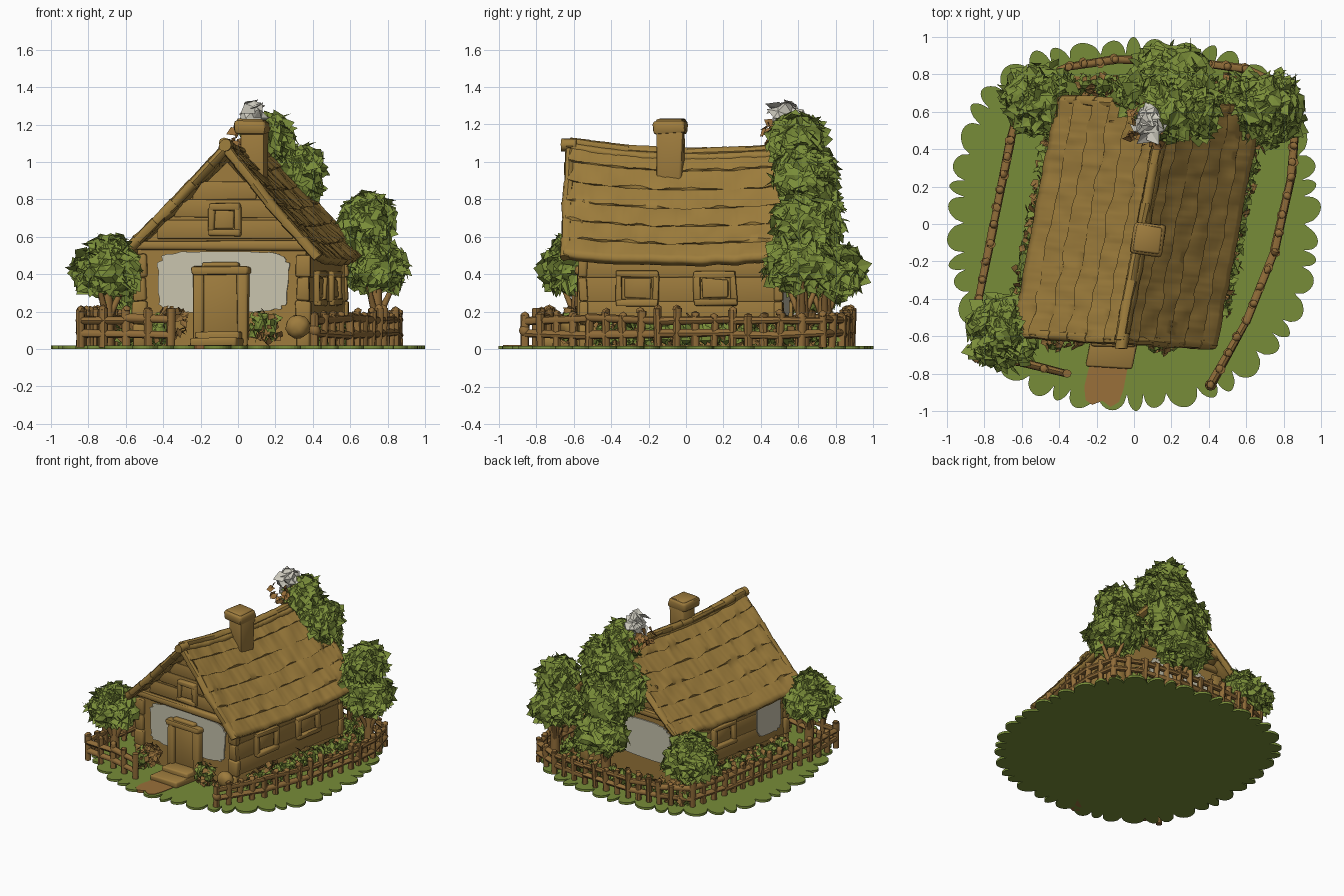
import bpy, bmesh, math, random
from mathutils import Vector, Matrix, noise

if "Cube" in bpy.data.objects:
    bpy.data.objects.remove(bpy.data.objects["Cube"])

random.seed(4)
R = random.uniform


def mat(name, r, g, b):
    m = bpy.data.materials.new(name)
    m.diffuse_color = (r, g, b, 1)
    m.use_nodes = True
    m.node_tree.nodes["Principled BSDF"].inputs["Base Color"].default_value = m.diffuse_color
    return m


THATCH = mat("thatch_brown", 0.34, 0.205, 0.045)
WOOD = mat("timber_brown", 0.34, 0.20, 0.047)
FENCE = mat("fence_brown", 0.28, 0.15, 0.04)
LEAF = mat("leaf_green", 0.20, 0.275, 0.042)
GRASS = mat("grass_green", 0.185, 0.265, 0.04)
PLASTER = mat("plaster_cream", 0.58, 0.55, 0.42)
PATH = mat("path_clay", 0.32, 0.16, 0.042)
PALE = mat("pale_grey", 0.62, 0.60, 0.52)

# House space: slightly sheared and turned against the world axes
HOUSE = Matrix(((1, 0.19, 0, 0.015), (-0.06, 0.985, 0, 0.01), (0, 0, 1, 0), (0, 0, 0, 1)))


def finish(bm, name, m, house=False, smooth=True, wobble=0.0, floor=0.008):
    for v in bm.verts:
        if wobble:
            v.co += noise.noise_vector(v.co * 14) * wobble
        if house:
            v.co = HOUSE @ v.co
        v.co.z = max(v.co.z, floor)
    me = bpy.data.meshes.new(name)
    bm.to_mesh(me)
    bm.free()
    me.materials.append(m)
    for p in me.polygons:
        p.use_smooth = smooth
    if smooth:
        me.set_sharp_from_angle(angle=math.radians(45))
    ob = bpy.data.objects.new(name, me)
    bpy.context.collection.objects.link(ob)
    return ob


def box(bm, c, s, bevel=0.01, rot=None):
    mx = Matrix.Translation(c) @ (rot or Matrix()) @ Matrix.Diagonal((*s, 1))
    vs = bmesh.ops.create_cube(bm, size=1, matrix=mx)["verts"]
    if bevel:
        es = list({e for v in vs for e in v.link_edges})
        bmesh.ops.bevel(bm, geom=es, offset=bevel, segments=2, profile=0.5, affect='EDGES')


def rod(bm, a, b, r, r2=None, n=8):
    a, b = Vector(a), Vector(b)
    d = b - a
    mx = Matrix.Translation((a + b) / 2) @ d.to_track_quat('Z', 'Y').to_matrix().to_4x4()
    bmesh.ops.create_cone(bm, cap_ends=True, segments=n, radius1=r, radius2=r2 or r, depth=d.length, matrix=mx)


def ball(bm, c, r, sub=2, rough=0.0, freq=2.5):
    vs = bmesh.ops.create_icosphere(bm, subdivisions=sub, radius=1)["verts"]
    for v in vs:
        k = 1 + rough * noise.noise(v.co * freq + Vector(c) * 9)
        v.co = Vector(c) + Vector([v.co[i] * r[i] * k for i in range(3)])


# Leaves lie like shingles on the clump, tips hanging outward and down
def leaves(bm, c, r, count, size=0.07):
    for _ in range(count):
        d = Vector((R(-1, 1), R(-1, 1), R(-1, 1))).normalized()
        p = Vector(c) + Vector([d[i] * r[i] for i in range(3)]) * R(0.86, 0.98)
        t = (d * 0.35 + Vector((R(-.6, .6), R(-.6, .6), R(-1.0, .2)))).normalized()
        s = t.cross(d + Vector((R(-.2, .2), R(-.2, .2), 0.01))).normalized()
        L = size * R(0.7, 1.2)
        up = d * L * 0.12
        q = [p - t * L * .4, p + s * L * .38 + up, p + t * L * .6, p - s * L * .38 + up]
        q = [bm.verts.new(x) for x in q]
        for tri in ((q[0], q[1], q[2]), (q[0], q[2], q[3])):
            f = bm.faces.new(tri)
            f.normal_update()
            if f.normal.dot(d) < 0:
                f.normal_flip()


# Grass base with lobed rim
bm = bmesh.new()
rim, N, K = [], 46, 10
lobe = [R(0.75, 1.0) for _ in range(N)]
lobe[0] = lobe[11] = lobe[23] = lobe[34] = 1.0
for i in range(N * K):
    a = 2 * math.pi * (i + 2 * math.sin(i * .19)) / (N * K)
    c, s = math.cos(a), math.sin(a)
    r = 1.0 / (abs(c) ** 2.9 + abs(s) ** 2.9) ** (1 / 2.9)
    r *= 1 - (.07 if c > 0 and s < 0 else .02) * abs(2 * c * s) ** 3
    r *= 0.91 + 0.09 * math.sin(math.pi * (i % K) / K) ** 0.55 * lobe[i // K]
    rim.append(bm.verts.new((r * c, r * s, 0.0)))
f = bm.faces.new(rim)
top = bmesh.ops.extrude_face_region(bm, geom=[f])["geom"]
bmesh.ops.translate(bm, vec=(0, 0, 0.018), verts=[v for v in top if isinstance(v, bmesh.types.BMVert)])
bmesh.ops.recalc_face_normals(bm, faces=bm.faces[:])
finish(bm, "grass_base", GRASS, smooth=False, floor=0)

# Clay path with rounded outer end, and doorsteps
bm = bmesh.new()
ring = [(-.1, -.7), (-.11, -.9), (-.09, -.97), (-.05, -.995), (0, -.97), (.05, -1.0), (.09, -.97), (.1, -.9), (.1, -.7)]
f = bm.faces.new([bm.verts.new((u, v, 0.0)) for u, v in ring])
g = bmesh.ops.extrude_face_region(bm, geom=[f])["geom"]
bmesh.ops.translate(bm, vec=(0, 0, .022), verts=[v for v in g if isinstance(v, bmesh.types.BMVert)])
bmesh.ops.recalc_face_normals(bm, faces=bm.faces[:])
finish(bm, "path", PATH, True, smooth=False, floor=-.001)
bm = bmesh.new()
box(bm, (0, -0.69, 0.035), (0.25, 0.2, 0.05), 0.012)
box(bm, (0, -0.61, 0.055), (0.24, 0.13, 0.08), 0.012)
finish(bm, "door_steps", WOOD, True, wobble=0.008)

# Walls with gables
bm = bmesh.new()
sec = [(-.45, 0), (.45, 0), (.45, .53), (.03, 1.0), (-.45, .53)]
f = bm.faces.new([bm.verts.new((u, -0.54, z)) for u, z in sec])
g = bmesh.ops.extrude_face_region(bm, geom=[f])["geom"]
bmesh.ops.translate(bm, vec=(0, 1.06, 0), verts=[v for v in g if isinstance(v, bmesh.types.BMVert)])
bmesh.ops.recalc_face_normals(bm, faces=bm.faces[:])
finish(bm, "walls", WOOD, True, smooth=False)

# Timber courses, corner stubs, gable boards
bm = bmesh.new()
for k in range(4):
    z = 0.07 + 0.125 * k
    for sx in (-1, 1):
        box(bm, (sx * .448, -0.01, z), (.025, 1.06, .126), .005)
        for y in (-.54, .52):
            box(bm, (sx * .438, y, z), (.07 + .012 * (k % 2), .05, .124), .012)
for y in (-.55, .53):
    box(bm, (0, y, .555), (.94, .045, .05), .015)
    for z, w in ((.64, .72), (.75, .54), (.85, .34)):
        box(bm, (.02, y, z), (w, .01, .098), .004)
finish(bm, "wall_timbers", WOOD, True, wobble=0.008)


# Ragged plaster patches: (name, centre, half width, half height, wall axis)
def plaster(name, c, hw, hh, side):
    bm = bmesh.new()
    ring = []
    for i in range(64):
        a = 2 * math.pi * i / 64
        k = 1 + 0.1 * noise.noise(Vector((math.cos(a) * 5, math.sin(a) * 5, hw * 9)))
        ca, sa = math.cos(a), math.sin(a)
        p = hw * k * math.copysign(abs(ca) ** .4, ca)
        z = c[2] + hh * k * math.copysign(abs(sa) ** .4, sa)
        ring.append(bm.verts.new((c[0], c[1] + p, z) if side else (c[0] + p, c[1], z)))
    f = bm.faces.new(ring)
    out = Vector((-1, 0, 0)) if side else Vector((0, math.copysign(1, c[1]), 0))
    g = bmesh.ops.extrude_face_region(bm, geom=[f])["geom"]
    bmesh.ops.translate(bm, vec=out * .009, verts=[v for v in g if isinstance(v, bmesh.types.BMVert)])
    bmesh.ops.recalc_face_normals(bm, faces=bm.faces[:])
    finish(bm, name, PLASTER, True, smooth=False)


plaster("front_plaster", (0.01, -0.541, .36), .355, .16, False)
plaster("back_plaster", (-.1, .521, .33), .26, .15, False)
plaster("left_plaster", (-.463, -.36, .34), .12, .15, True)

# Door
bm = bmesh.new()
box(bm, (0, -.555, .23), (.19, .025, .38), .005)
for s in (-1, 1):
    box(bm, (s * .118, -.565, .22), (.06, .06, .42), .014)
box(bm, (0, -.57, .42), (.31, .075, .045), .014)
box(bm, (0, -.565, .445), (.2, .05, .03), .01)
finish(bm, "door", WOOD, True, wobble=0.01)


# Windows: frame bars, centre pane
def window(name, c, w, h, side):
    bm = bmesh.new()
    parts = [(0, h / 2, w + .03, .036, .05), (0, -h / 2, w + .03, .036, .055),
             (-w / 2, 0, .036, h, .045), (w / 2, 0, .036, h, .045), (0, 0, w * .72, h * .7, .015)]
    for p, z, sw, sh, d in parts:
        if side:
            box(bm, (c[0], c[1] + p, c[2] + z), (d, sw, sh), .009)
        else:
            box(bm, (c[0] + p, c[1], c[2] + z), (sw, d, sh), .009)
    finish(bm, name, WOOD, True, wobble=0.01)


window("gable_window", (.02, -.56, .69), .14, .14, False)
window("back_gable_window", (.02, .54, .69), .14, .14, False)
for i, v in enumerate((-.245, .175)):
    window(f"right_window_{i}", (.465, v, .325), .2, .15, True)
window("left_window", (-.465, .1, .325), .2, .15, True)


# Thatched roof: sagging slopes with overlapping, lumpy courses
def roof_pt(side, s, v, lift=0.0):
    zr = 1.06 + (.055 if v < 0 else .03) * (v / .63) ** 2
    ze = 0.475 + .03 * (v / .63) ** 2
    u = .04 + side * s * (.51 if side > 0 else .59)
    return Vector((u + side * lift * .74, v, zr + s * (ze - zr) - .012 * math.sin(math.pi * s) + lift * .67))


COURSES, COLS = 6, 90
for side, name in ((-1, "left_roof"), (1, "right_roof")):
    bm = bmesh.new()
    rows = []
    for c in range(COURSES):
        for k, fr in enumerate((0, .35, .7, 1.0)):
            row = []
            for j in range(COLS + 1):
                v = -.64 + 1.28 * j / COLS
                drop = .22 * noise.noise(Vector((v * 9, c * 3.3, side)))
                s = (c + fr + (drop if k > 1 and c < COURSES - 1 else drop * .3 if k else 0)) / COURSES
                lump = noise.noise(Vector((s * 9, v * 11, c * .5 + side)))
                streak = noise.noise(Vector((s * 3, v * 45, c)))
                row.append(bm.verts.new(roof_pt(side, s, v, .011 * fr - .008 + .009 * lump + .004 * streak)))
            rows.append(row)
    for a, b in zip(rows, rows[1:]):
        for j in range(COLS):
            q = (a[j], b[j], b[j + 1], a[j + 1])
            bm.faces.new(q if side < 0 else q[::-1])
    bm.normal_update()
    if sum(f.normal.z for f in bm.faces) < 0:
        bmesh.ops.reverse_faces(bm, faces=bm.faces[:])
    ob = finish(bm, name, THATCH, True)
    sol = ob.modifiers.new("thickness", 'SOLIDIFY')
    sol.thickness, sol.offset = .045, -1

# Ridge roll, gable edge logs and ridge knob
bm = bmesh.new()
for k in range(12):
    a, b = -.64 + k * .1067, -.64 + (k + 1) * .1067
    rod(bm, roof_pt(1, 0, a, -.015), roof_pt(1, 0, b, -.015), .027, .029)
for v in (-.635, .635):
    for side in (-1, 1):
        for k in range(6):
            rod(bm, roof_pt(side, k / 6, v, -.026), roof_pt(side, (k + 1) / 6, v, -.026), .03, .026)
rod(bm, (.045, -.685, 1.09), (.045, -.6, 1.09), .034, n=12)
finish(bm, "roof_edges", THATCH, True, wobble=0.008)

# Chimney
bm = bmesh.new()
turn = Matrix.Rotation(-.15, 4, 'Z')
box(bm, (.085, -.08, 1.03), (.135, .14, .28), .015, turn)
box(bm, (.075, -.08, 1.185), (.17, .17, .075), .02, turn)
box(bm, (.075, -.08, 1.215), (.14, .14, .03), .01, turn)
finish(bm, "chimney", WOOD, wobble=0.01)

# Fence: rails and round-topped pales along two runs, open at the gate
bm = bmesh.new()
runs = [[(.41, -.86), (.6, -.52), (.75, -.15), (.84, .25), (.86, .5), (.81, .73), (.6, .83), (.3, .87), (-.1, .88),
         (-.35, .84), (-.58, .74), (-.66, .45), (-.75, 0), (-.83, -.4), (-.85, -.7)],
        [(-.84, -.72), (-.6, -.74), (-.36, -.8)]]
for run in runs:
    for a, b in zip(run, run[1:]):
        a, b = Vector((*a, 0)), Vector((*b, 0))
        for z in (.08, .16):
            rod(bm, a + Vector((0, 0, z + R(-.01, .01))), b + Vector((0, 0, z + R(-.01, .01))), .023, .02)
        n = max(2, round((b - a).length / .1))
        for k in range(n):
            p = a.lerp(b, k / n)
            h = R(.19, .24)
            rod(bm, p, p + Vector((R(-.01, .01), R(-.01, .01), h - .02)), .022, .024)
            ball(bm, p + Vector((0, 0, h - .02)), (.024, .024, .02), 1)
rod(bm, (.41, -.86, 0), (.41, -.86, .18), .024)
rod(bm, (-.36, -.8, 0), (-.36, -.8, .22), .024)
ball(bm, (.41, -.86, .1), (.03, .03, .035), 2)
finish(bm, "fence", FENCE, wobble=0.006)

# Trees: leafy clumps, trunk and branches
trees = {
    "front_left_tree": [(-.7, -.58, .42, .19, .2, .13), (-.69, -.6, .51, .11, .13, .1)],
    "back_right_tree": [(.7, .63, .69, .14, .17, .14), (.74, .62, .44, .17, .2, .13), (.6, .62, .5, .13, .17, .14)],
    "back_left_tree": [(-.5, .66, .34, .2, .2, .13), (-.48, .64, .43, .13, .14, .1)],
    "tall_back_tree": [(.17, .59, 1.11, .13, .15, .15), (.2, .63, .93, .2, .18, .17), (.22, .69, .68, .22, .15, .22),
                       (.2, .8, .42, .21, .16, .14), (.35, .62, .93, .1, .16, .16), (.02, .68, .77, .12, .13, .16)],
}
for name, blobs in trees.items():
    bm = bmesh.new()
    for x, y, z, *r in blobs:
        ball(bm, (x, y, z), [k * .93 for k in r], 3, .4, 3.5)
        leaves(bm, (x, y, z), r, 170, .1)
    finish(bm, name + "_foliage", LEAF, smooth=False)
    bm = bmesh.new()
    x, y, z = blobs[-2][:3] if name != "tall_back_tree" else (.2, .74, .7)
    rod(bm, (x, y, 0), (x, y, z), .04, .025)
    for a in range(3):
        rod(bm, (x, y, .15), (x + .1 * math.cos(a * 2.1), y + .1 * math.sin(a * 2.1), .36), .02, .012)
    finish(bm, name + "_trunk", FENCE)

# Pale tuft on the tall tree, with some brown twigs
bm = bmesh.new()
ball(bm, (.085, .53, 1.235), (.075, .085, .075), 2, .9, 3)
leaves(bm, (.085, .53, 1.24), (.075, .085, .07), 14, .1)
finish(bm, "pale_tree_tuft", PALE, smooth=False)
bm = bmesh.new()
leaves(bm, (.07, .52, 1.15), (.11, .13, .09), 40, .07)
finish(bm, "brown_tree_twigs", PATH, smooth=False)

# Undergrowth round the house, green clumps mixed with brown stalks
green, brown = bmesh.new(), bmesh.new()
spots = [HOUSE @ Vector((s * .53, -.42 + .11 * k, .08)) for s in (-1, 1) for k in range(10)]
spots += [Vector((-.5 + .11 * k, .74, .08)) for k in range(11)]
spots += [Vector((.17, -.63, .12)), Vector((.12, -.63, .13)), Vector((-.42, -.62, .1))]
for c in spots:
    r = (R(.05, .06), R(.05, .07), R(.07, .1))
    ball(green, c, [k * .8 for k in r], 1, .3)
    leaves(green, c, r, 22, .06)
    leaves(brown, c, [k * 1.1 for k in r], 14, .06)
leaves(brown, (-.35, -.61, .15), (.08, .05, .08), 50, .06)
finish(green, "undergrowth", LEAF, smooth=False, floor=.019)
finish(brown, "dry_stalks", FENCE, smooth=False, floor=.019)

# Round barrel beside the front wall
bm = bmesh.new()
ball(bm, (.32, -.62, .12), (.065, .05, .062), 3, .1)
finish(bm, "barrel", WOOD)
